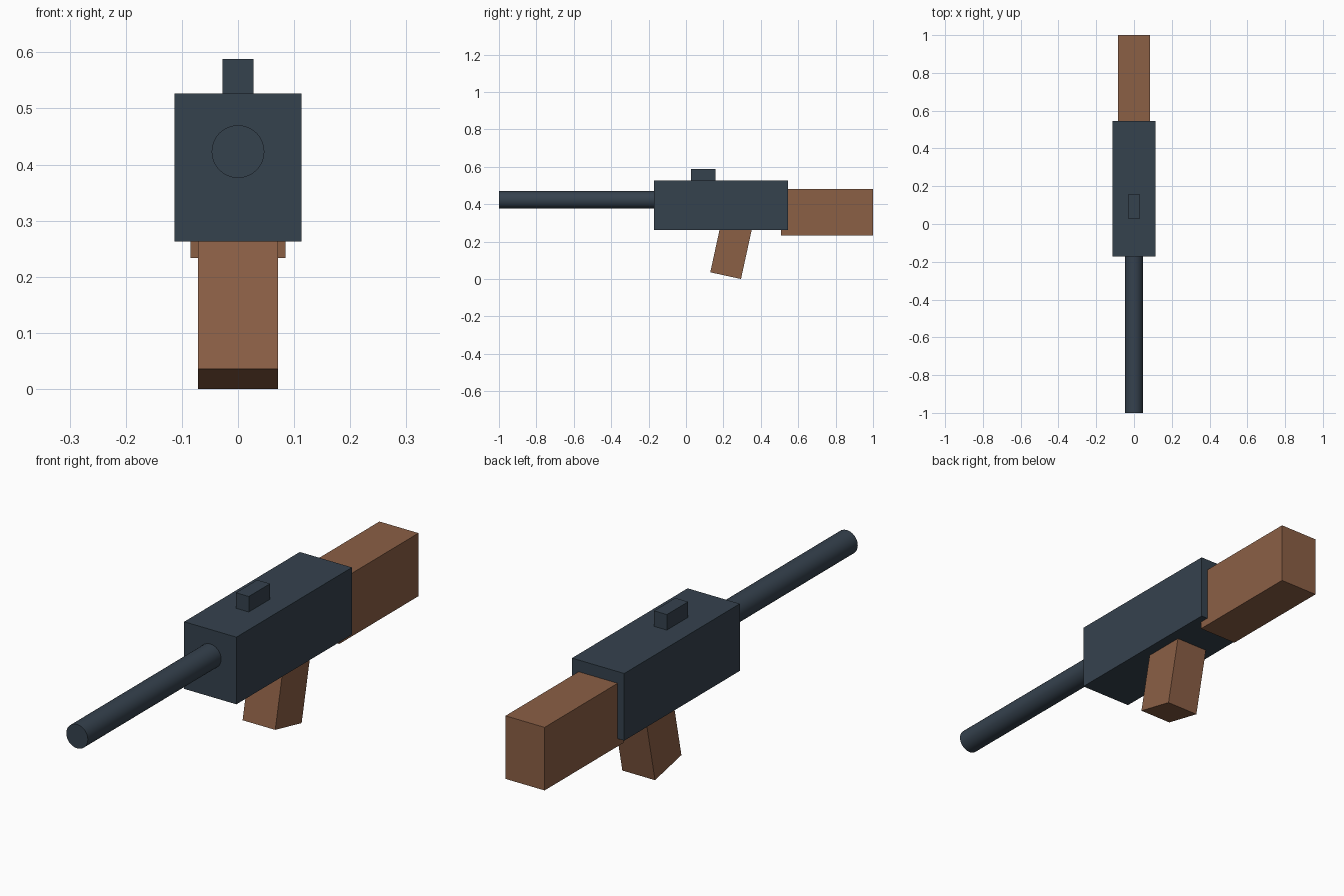
import bpy
from math import pi, sin, cos, radians

if "Cube" in bpy.data.objects:
    bpy.data.objects.remove(bpy.data.objects["Cube"])


def material(name, color):
    mat = bpy.data.materials.new(name)
    mat.diffuse_color = (*color, 1)
    mat.use_nodes = True
    mat.node_tree.nodes["Principled BSDF"].inputs["Base Color"].default_value = mat.diffuse_color
    return mat


steel = material("dark_steel", (0.036, 0.054, 0.076))
wood = material("brown_wood", (0.26, 0.115, 0.06))


def box(name, size, center, mat, tilt=0.0):
    bpy.ops.mesh.primitive_cube_add(size=1, location=center, rotation=(tilt, 0, 0))
    obj = bpy.context.object
    obj.name = name
    obj.scale = size
    bpy.ops.object.transform_apply(location=False, rotation=False, scale=True)
    obj.data.materials.append(mat)
    return obj


def span_box(name, width, y0, y1, z0, z1, mat):
    return box(name, (width, y1 - y0, z1 - z0), (0, (y0 + y1) / 2, (z0 + z1) / 2), mat)


# Receiver block, top sight and shoulder stock
span_box("receiver", 0.227, -0.172, 0.546, 0.263, 0.527, steel)
span_box("sight", 0.056, 0.027, 0.159, 0.515, 0.588, steel)
span_box("stock", 0.170, 0.508, 1.0, 0.233, 0.481, wood)

# Raked grip, its lowest rear corner resting on z = 0
tilt = -radians(12.3)
depth, length = 0.168, 0.30
corner_y = 0.294
center_y = corner_y - depth / 2 * cos(tilt) - length / 2 * sin(tilt)
center_z = length / 2 * cos(tilt) - depth / 2 * sin(tilt)
box("grip", (0.142, depth, length), (0, center_y, center_z), wood, tilt)

# Barrel
y0, y1 = -1.0, -0.16
bpy.ops.mesh.primitive_cylinder_add(vertices=32, radius=0.047, depth=y1 - y0,
                                    location=(0, (y0 + y1) / 2, 0.423),
                                    rotation=(pi / 2, 0, 0))
barrel = bpy.context.object
barrel.name = "barrel"
barrel.data.materials.append(steel)
bpy.ops.object.shade_smooth_by_angle(angle=radians(40))
